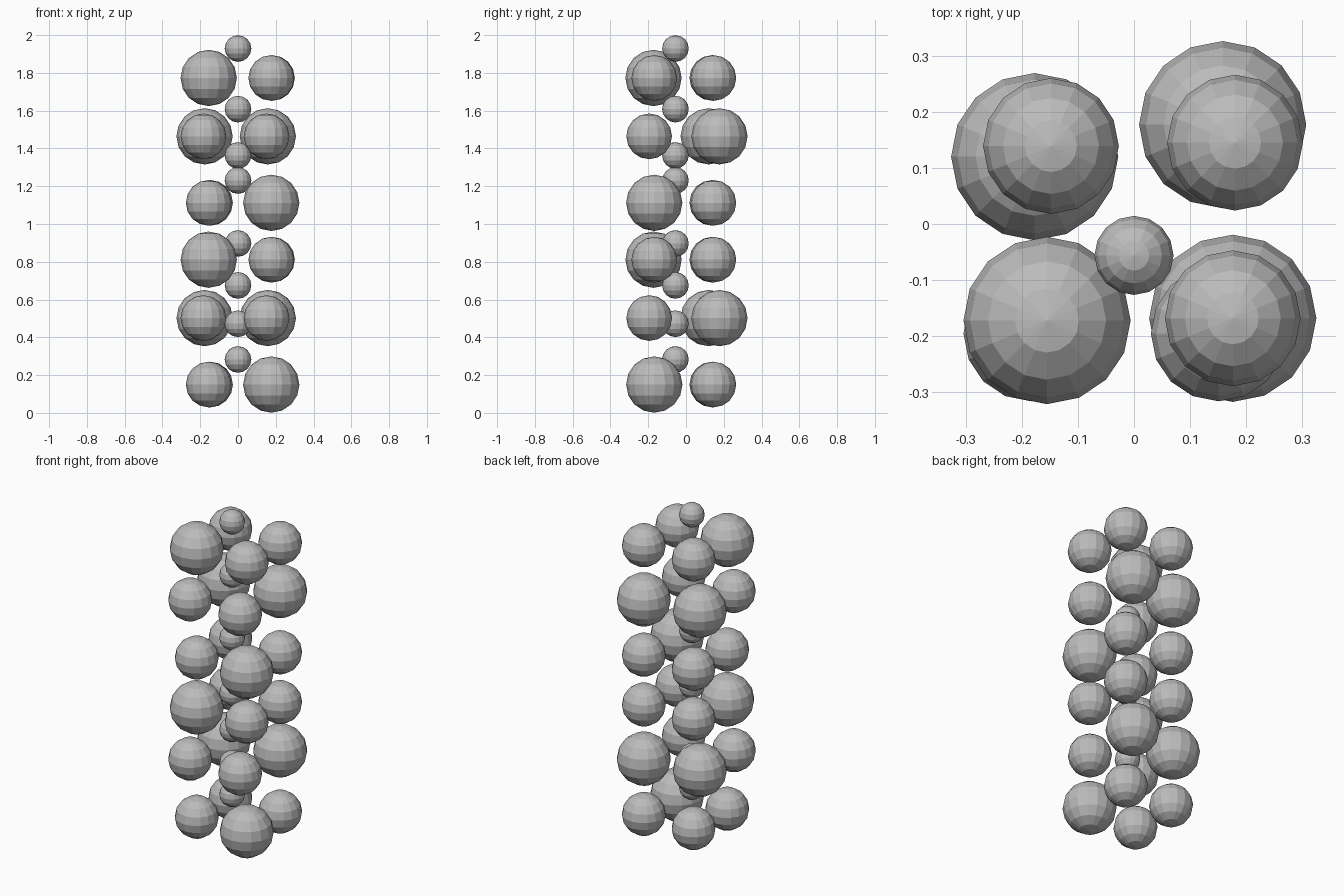
import bpy

if "Cube" in bpy.data.objects:
    bpy.data.objects.remove(bpy.data.objects["Cube"])

# one flat grey for the whole model
grey = bpy.data.materials.new("grey")
grey.diffuse_color = (0.5, 0.5, 0.5, 1)
grey.use_nodes = True
grey.node_tree.nodes["Principled BSDF"].inputs["Base Color"].default_value = grey.diffuse_color

BIG, SMALL, CORE = 0.149, 0.121, 0.0705


def ball(name, loc, radius):
    bpy.ops.mesh.primitive_uv_sphere_add(segments=16, ring_count=8,
                                         radius=radius, location=loc)
    ob = bpy.context.object
    ob.name = name
    ob.data.materials.append(grey)
    return ob


# corner positions shared by the first and third layer of each group
FL, FR = (-0.155, -0.172), (0.176, -0.168)
BL, BR = (-0.148, 0.139), (0.18, 0.145)

# one repeating group of three layers: height, then (x, y), radius per ball
group = [
    (0.15, [(FL, SMALL), (FR, BIG), (BL, SMALL), (BR, SMALL)]),
    (0.502, [((-0.183, -0.195), SMALL), ((0.151, -0.195), SMALL),
             ((-0.177, 0.12), BIG), ((0.158, 0.177), BIG)]),
    (0.811, [(FL, BIG), (FR, SMALL), (BL, SMALL), (BR, SMALL)]),
]

# outer balls: the group stacked twice
for rep in range(2):
    for z, balls in group:
        for (x, y), r in balls:
            ball("outer_ball", (x, y, z + rep * 0.962), r)

# little balls up the middle
for z in (0.283, 0.472, 0.675, 0.897, 1.23, 1.363, 1.608, 1.929):
    ball("core_ball", (0, -0.056, z), CORE)
